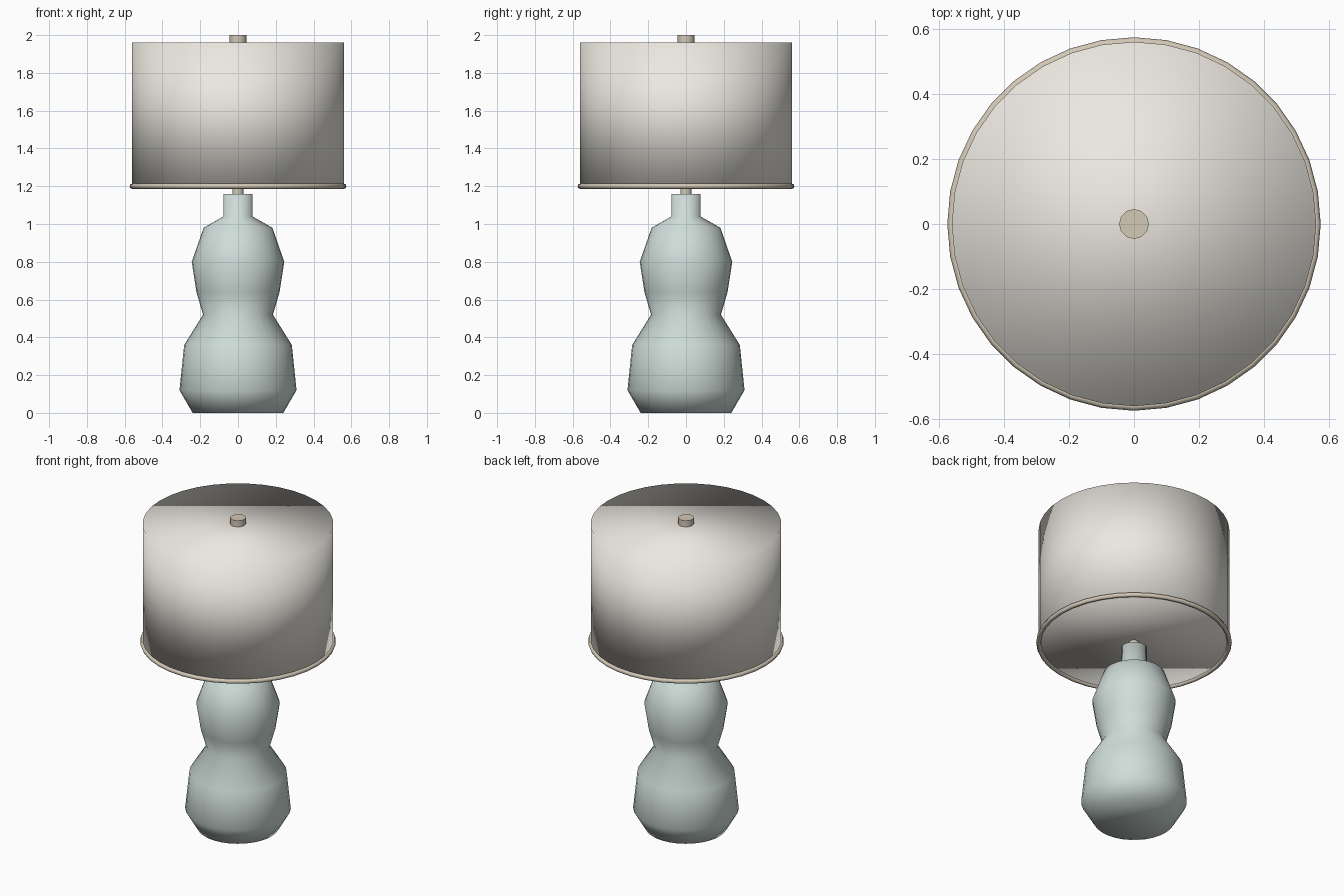
import bpy, bmesh, math

if "Cube" in bpy.data.objects:
    bpy.data.objects.remove(bpy.data.objects["Cube"])


def material(name, color):
    m = bpy.data.materials.new(name)
    m.diffuse_color = (*color, 1)
    m.use_nodes = True
    m.node_tree.nodes["Principled BSDF"].inputs["Base Color"].default_value = m.diffuse_color
    return m


ceramic = material("pale_ceramic", (0.62, 0.72, 0.69))
linen = material("cream_linen", (0.84, 0.81, 0.75))
brass = material("soft_brass", (0.65, 0.58, 0.47))


def lathe(name, profile, sides, mat, sharp=False):
    """Spin (radius, z) points round the z axis, closing both ends."""
    bm = bmesh.new()
    rings = [[bm.verts.new((r * math.cos(2 * math.pi * i / sides),
                            r * math.sin(2 * math.pi * i / sides), z))
              for i in range(sides)] for r, z in profile]
    for a, b in zip(rings, rings[1:]):
        for i in range(sides):
            j = (i + 1) % sides
            bm.faces.new((a[i], a[j], b[j], b[i]))
    bm.faces.new(rings[0][::-1])
    bm.faces.new(rings[-1])
    mesh = bpy.data.meshes.new(name)
    bm.to_mesh(mesh)
    bm.free()
    obj = bpy.data.objects.new(name, mesh)
    bpy.context.collection.objects.link(obj)
    mesh.materials.append(mat)
    finish(obj, sharp)


def finish(obj, sharp):
    bpy.ops.object.select_all(action='DESELECT')
    obj.select_set(True)
    bpy.context.view_layer.objects.active = obj
    if sharp:
        bpy.ops.object.shade_smooth_by_angle(angle=math.radians(40))
    else:
        bpy.ops.object.shade_smooth()


# gourd-shaped base with its neck
lathe("base", [(0.24, 0), (0.31, 0.12), (0.285, 0.36), (0.185, 0.52),
               (0.22, 0.64), (0.245, 0.80), (0.182, 0.98), (0.077, 1.04),
               (0.077, 1.16)], 32, ceramic)

# metal stem between base and shade, and finial on top
lathe("stem", [(0.03, 1.15), (0.03, 1.22)], 12, brass, True)
lathe("finial", [(0.046, 1.95), (0.046, 2.0)], 12, brass, True)

# closed drum shade
lathe("shade", [(0.56, 1.20), (0.56, 1.96)], 36, linen)

# trim ring round the bottom of the shade
bpy.ops.mesh.primitive_torus_add(location=(0, 0, 1.20), major_radius=0.56,
                                 minor_radius=0.014, major_segments=36,
                                 minor_segments=8)
ring = bpy.context.object
ring.name = "shade_trim"
ring.data.materials.append(brass)
finish(ring, False)
